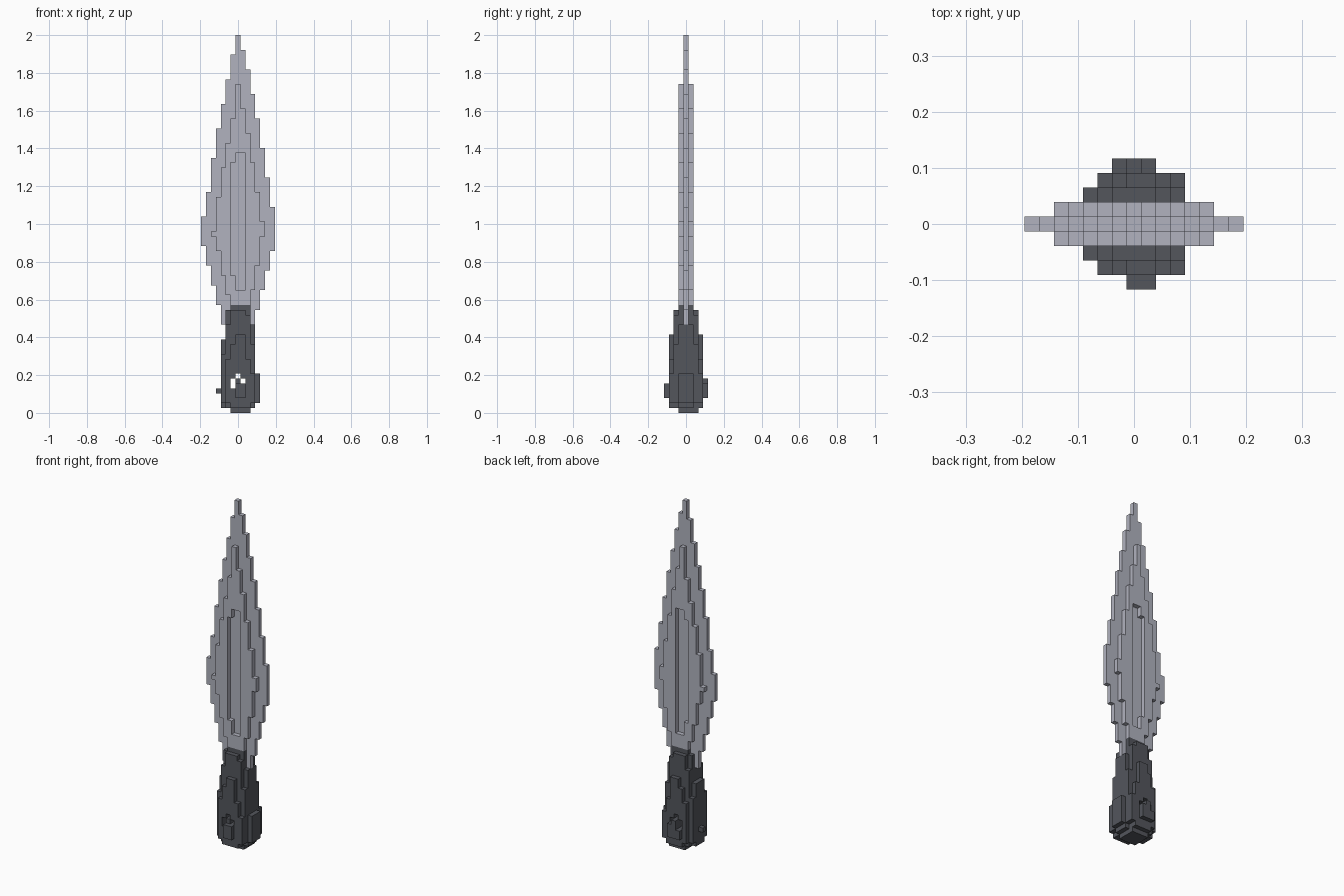
import bpy
import bmesh
from mathutils import Vector

cube = bpy.data.objects.get("Cube")
if cube:
    bpy.data.objects.remove(cube)

UNIT = 2 / 77  # edge length of one block


def make_material(name, colour):
    mat = bpy.data.materials.new(name)
    mat.use_nodes = True
    mat.diffuse_color = (*colour, 1)
    mat.node_tree.nodes["Principled BSDF"].inputs["Base Color"].default_value = (*colour, 1)
    return mat


def columns(first, lows, highs, layers):
    """Blocks of upright columns side by side, repeated on the given depth layers."""
    return {(first + n, j, k)
            for n, (low, high) in enumerate(zip(lows, highs))
            for j in layers for k in range(low, high)}


def build_blocks(name, cells, mat):
    """One mesh holding only the exposed sides of the blocks."""
    bm = bmesh.new()
    for cell in sorted(cells):
        centre = Vector(cell) + Vector((0, 0, 0.5))
        for axis in range(3):
            for sign in (-1, 1):
                step = [0, 0, 0]
                step[axis] = sign
                if tuple(c + s for c, s in zip(cell, step)) in cells:
                    continue
                u, v = Vector(), Vector()
                u[(axis + 1) % 3] = 0.5
                v[(axis + 2) % 3] = 0.5 * sign
                mid = centre + Vector(step) / 2
                corners = (mid - u - v, mid + u - v, mid + u + v, mid - u + v)
                bm.faces.new([bm.verts.new(p * UNIT) for p in corners])
    bmesh.ops.remove_doubles(bm, verts=bm.verts, dist=UNIT / 100)
    mesh = bpy.data.meshes.new(name)
    bm.to_mesh(mesh)
    bm.free()
    mesh.materials.append(mat)
    obj = bpy.data.objects.new(name, mesh)
    bpy.context.collection.objects.link(obj)
    return obj


# Blade: thin leaf-shaped core with a thicker leaf on both sides
blade = columns(-7, [34, 30, 26, 22] + [18] * 7 + [21, 25, 29, 33],
                [40, 45, 52, 58, 63, 68, 73, 77, 74, 70, 65, 60, 54, 48, 42], [0])
blade |= columns(-5, [36, 33, 28, 24] + [21] * 4 + [25, 30, 36],
                 [37, 44, 50, 55, 60, 67, 62, 57, 51, 45, 39], [-1, 1])
# Long groove down the middle of both sides
blade -= columns(-1, [28, 25, 25], [51, 53, 53], [-1, 1])

# Handle: rounded grip stacked from depth layers
handle = columns(-3, [1] * 7, [15, 21, 22, 22, 22, 22, 18], [-1, 0, 1])
handle |= columns(-3, [2, 1, 1, 1, 1, 1, 2], [12, 18, 21, 21, 21, 20, 14], [-2, 2])
handle |= columns(-2, [2, 1, 1, 1, 1, 2], [11, 14, 16, 16, 11, 8], [-3, 3])
handle |= columns(-1, [0] * 4, [1] * 4, [-1, 0, 1, 2])
# Studs around the pommel
handle |= columns(0, [3] * 2, [6] * 2, [-4])
handle |= columns(-1, [3] * 3, [7] * 3, [4])
handle |= columns(4, [2], [8], [-1, 0, 1])
handle |= columns(-4, [4], [5], [0])
# Small openings running through the pommel
handle -= columns(-1, [5, 7, 6], [7, 8, 7], range(-4, 5))

steel = make_material("pale steel", (0.44, 0.45, 0.52))
grip = make_material("dark grey grip", (0.087, 0.093, 0.108))
build_blocks("blade", blade - handle, steel)
build_blocks("handle", handle, grip)
